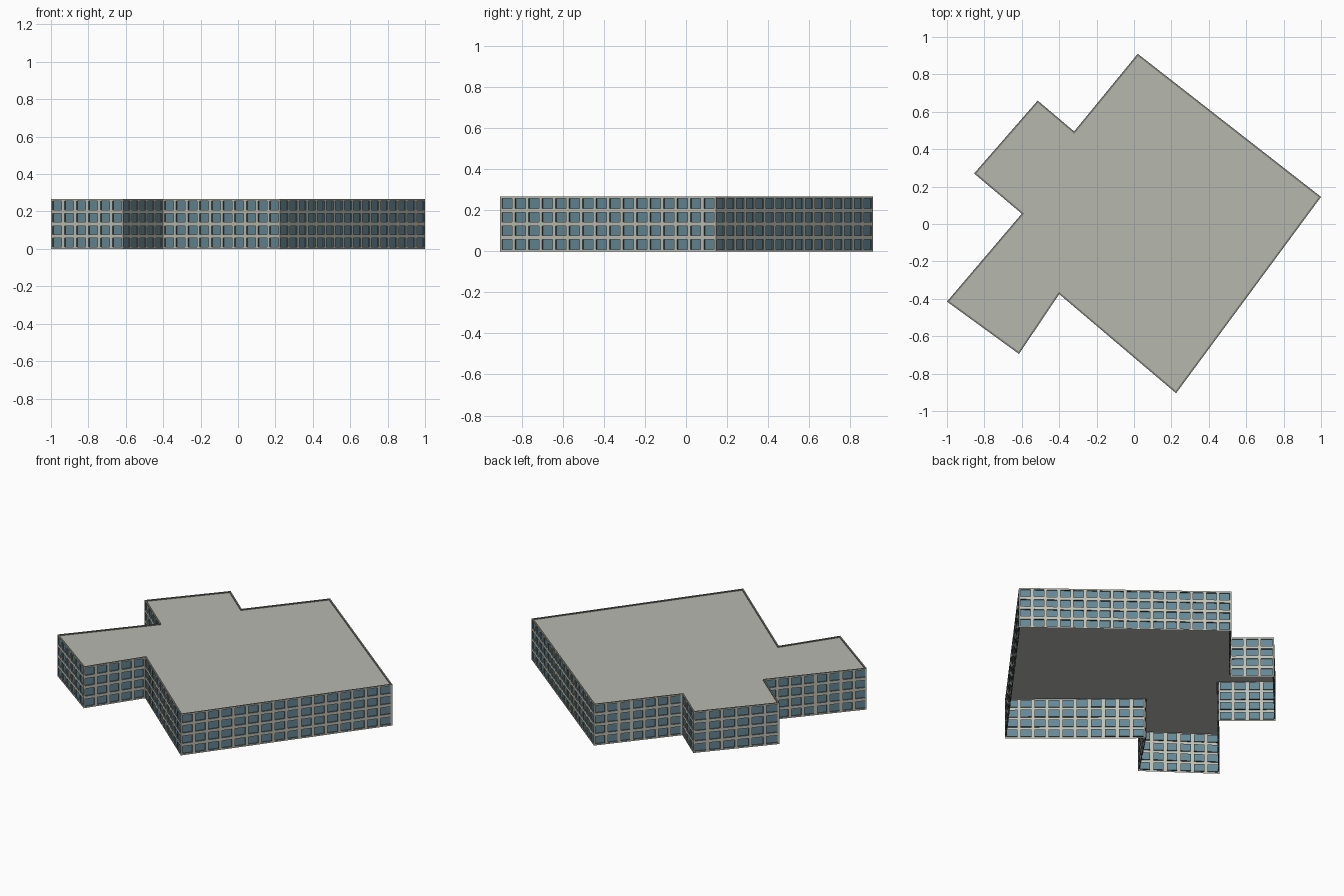
import bpy, bmesh
from mathutils import Vector

if "Cube" in bpy.data.objects:
    bpy.data.objects.remove(bpy.data.objects["Cube"])

H = 0.266        # overall height
ROOF_Z = 0.260   # roof deck just under the rim
FLOORS = 4
BAY = 0.08       # window spacing

# Footprint, counter-clockwise
PLAN = [Vector(p) for p in [
    (0.02, 0.91), (-0.32, 0.495), (-0.515, 0.66), (-0.855, 0.27),
    (-0.60, 0.055), (-1.0, -0.415), (-0.615, -0.695), (-0.40, -0.375),
    (0.225, -0.905), (1.0, 0.145)]]


def material(name, rgb):
    m = bpy.data.materials.new(name)
    m.diffuse_color = (*rgb, 1)
    m.use_nodes = True
    m.node_tree.nodes["Principled BSDF"].inputs["Base Color"].default_value = m.diffuse_color
    return m


FRAME = material("pale_concrete", (0.53, 0.53, 0.46))
GLASS = material("blue_glass", (0.13, 0.25, 0.31))
REVEAL = material("dark_reveal", (0.10, 0.13, 0.14))
ROOF = material("roof_grey", (0.47, 0.48, 0.43))
RIM = material("rim_grey", (0.20, 0.20, 0.18))


def finish(bm, name, mats):
    me = bpy.data.meshes.new(name)
    bm.to_mesh(me)
    bm.free()
    for m in mats:
        me.materials.append(m)
    ob = bpy.data.objects.new(name, me)
    bpy.context.scene.collection.objects.link(ob)
    return ob


def wall(name, a, b):
    """Grid of bays, each with a recessed window."""
    cols = max(1, round((b - a).length / BAY))
    bm = bmesh.new()
    grid = [[bm.verts.new((*a.lerp(b, i / cols), H * j / FLOORS))
             for i in range(cols + 1)] for j in range(FLOORS + 1)]
    cells = [bm.faces.new((grid[j][i], grid[j][i + 1], grid[j + 1][i + 1], grid[j + 1][i]))
             for j in range(FLOORS) for i in range(cols)]
    bm.normal_update()
    bmesh.ops.inset_individual(bm, faces=cells, thickness=0.0095, use_even_offset=True)
    sides = bmesh.ops.inset_individual(bm, faces=cells, thickness=0.0, depth=-0.008)["faces"]
    for f in sides:
        f.material_index = 2
    for f in cells:
        f.material_index = 1
    finish(bm, name, [FRAME, GLASS, REVEAL])


def inner_plan(w):
    """Footprint offset inward with mitred corners."""
    out = []
    n = len(PLAN)
    for i in range(n):
        d1 = (PLAN[i] - PLAN[i - 1]).normalized()
        d2 = (PLAN[(i + 1) % n] - PLAN[i]).normalized()
        n1, n2 = Vector((-d1.y, d1.x)), Vector((-d2.y, d2.x))
        out.append(PLAN[i] + (n1 + n2) * w / (1 + n1.dot(n2)))
    return out


# Facades (the building is open underneath)
for i, a in enumerate(PLAN):
    wall(f"facade_{i + 1}", a, PLAN[(i + 1) % len(PLAN)])

# Flat roof
inner = inner_plan(0.009)
bm = bmesh.new()
bm.faces.new([bm.verts.new((p.x, p.y, ROOF_Z)) for p in inner])
finish(bm, "roof", [ROOF])

# Roof rim: top strip and inner drop
bm = bmesh.new()
rings = [[bm.verts.new((p.x, p.y, z)) for p in pts]
         for pts, z in ((PLAN, H), (inner, H), (inner, ROOF_Z))]
for lo, hi in zip(rings, rings[1:]):
    for i in range(len(PLAN)):
        k = (i + 1) % len(PLAN)
        bm.faces.new((lo[i], lo[k], hi[k], hi[i]))
finish(bm, "roof_rim", [RIM])
